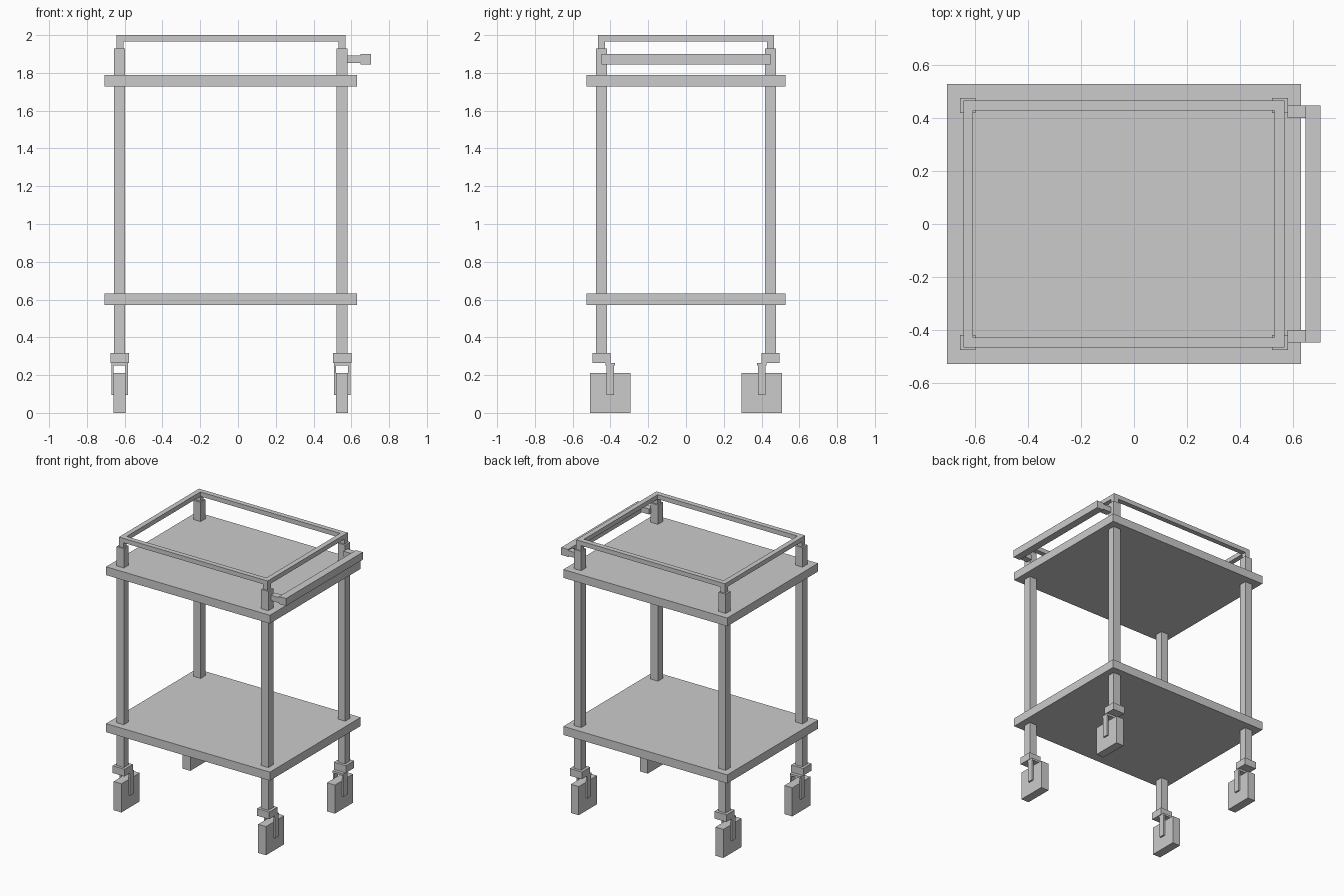
import bpy, bmesh

if "Cube" in bpy.data.objects:
    bpy.data.objects.remove(bpy.data.objects["Cube"])

CX = -0.038          # centre of the trolley body in x (the handle sticks out to the right)
PX, PY = 0.589, 0.447  # post offsets from the body centre


def make_object(name, bm):
    bmesh.ops.recalc_face_normals(bm, faces=bm.faces)
    me = bpy.data.meshes.new(name)
    bm.to_mesh(me)
    bm.free()
    ob = bpy.data.objects.new(name, me)
    bpy.context.collection.objects.link(ob)
    return ob


def add_box(bm, x0, x1, y0, y1, z0, z1):
    verts = bmesh.ops.create_cube(bm, size=1)["verts"]
    bmesh.ops.scale(bm, verts=verts, vec=(x1 - x0, y1 - y0, z1 - z0))
    bmesh.ops.translate(bm, verts=verts, vec=((x0 + x1) / 2, (y0 + y1) / 2, (z0 + z1) / 2))


def box(name, *bounds):
    bm = bmesh.new()
    add_box(bm, *bounds)
    return make_object(name, bm)


def centred_box(name, x, y, hx, hy, z0, z1):
    return box(name, x - hx, x + hx, y - hy, y + hy, z0, z1)


def frame(name, cx, hx, hy, width, z0, z1):
    """Closed rectangular rail with mitred corners."""
    bm = bmesh.new()
    rings = []
    for sx, sy in ((-1, -1), (1, -1), (1, 1), (-1, 1)):
        rings.append([bm.verts.new((cx + sx * (hx - i), sy * (hy - i), z))
                      for i, z in ((0, z0), (0, z1), (width, z1), (width, z0))])
    for k in range(4):
        a, b = rings[k], rings[(k + 1) % 4]
        for j in range(4):
            n = (j + 1) % 4
            bm.faces.new((a[j], b[j], b[n], a[n]))
    return make_object(name, bm)


# Shelves
centred_box("lower_shelf", CX, 0, 0.668, 0.528, 0.57, 0.633)
centred_box("upper_shelf", CX, 0, 0.668, 0.528, 1.727, 1.788)

# Guard rail around the top
frame("guard_rail", CX, 0.606, 0.466, 0.037, 1.967, 2.0)

# Corner assemblies: post, rail leg and caster
for sx, side in ((-1, "left"), (1, "right")):
    for sy, end in ((-1, "front"), (1, "back")):
        tag = f"{end}_{side}"
        x, y = CX + sx * PX, sy * PY
        centred_box("post_" + tag, x, y, 0.0295, 0.0285, 0.318, 1.93)
        centred_box("rail_leg_" + tag, CX + sx * 0.5875, sy * 0.4475, 0.0185, 0.0185, 1.93, 1.967)
        centred_box("caster_block_" + tag, x, y, 0.049, 0.048, 0.265, 0.318)

        # Caster fork: top plate and two prongs straddling the wheel
        wy = sy * 0.401
        bm = bmesh.new()
        add_box(bm, x - 0.044, x + 0.044, wy - 0.026, wy + 0.026, 0.25, 0.265)
        for s in (-1, 1):
            px = x + s * 0.038
            add_box(bm, px - 0.006, px + 0.006, wy - 0.021, wy + 0.021, 0.095, 0.25)
        make_object("caster_fork_" + tag, bm)

        # Blocky wheel
        centred_box("wheel_" + tag, x, wy, 0.032, 0.106, 0.0, 0.211)

# Push handle on the right
box("handle_grip", 0.648, 0.704, -0.447, 0.447, 1.845, 1.9)
for s, end in ((-1, "front"), (1, "back")):
    centred_box("handle_arm_" + end, 0.614, s * 0.4235, 0.034, 0.0235, 1.852, 1.892)
